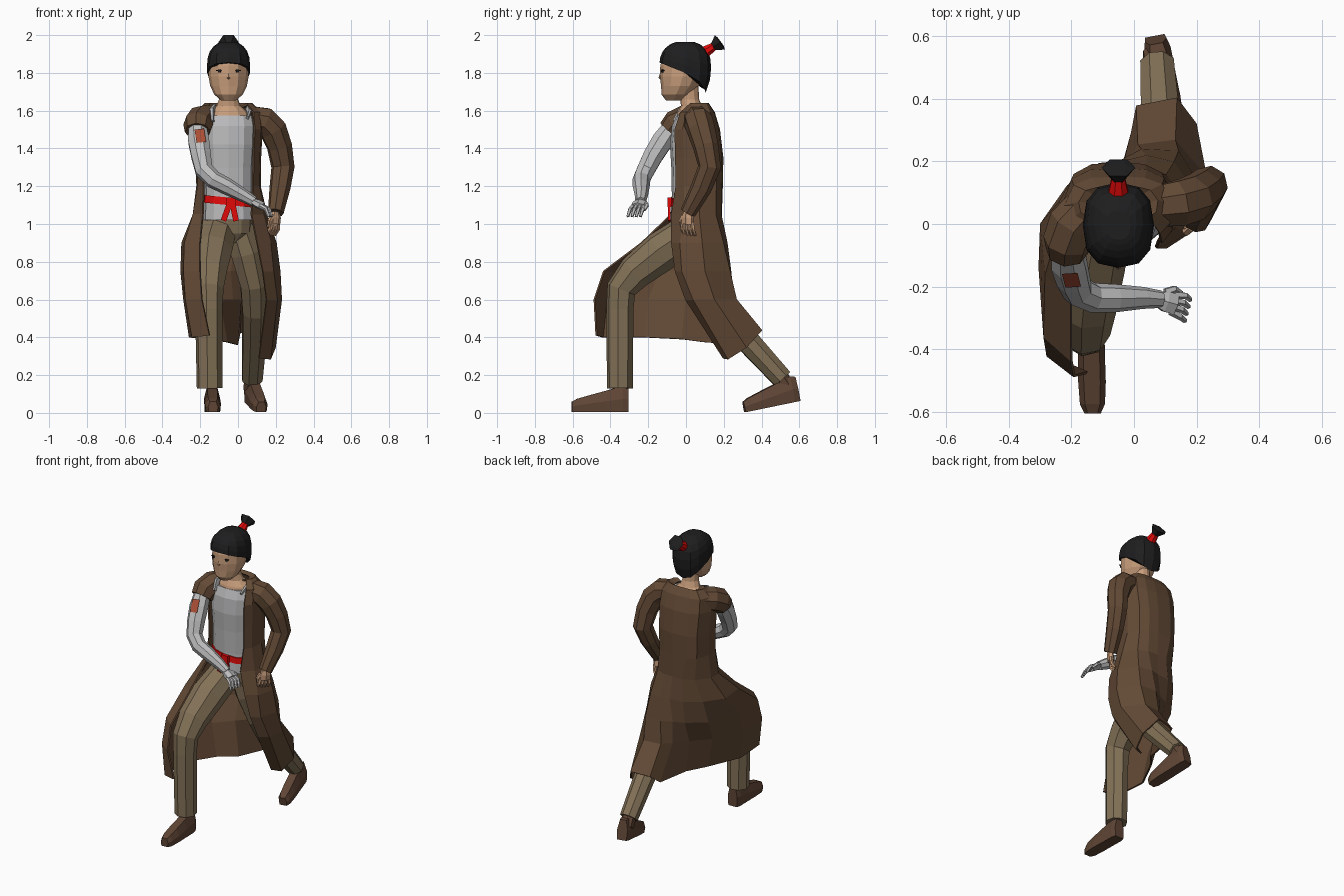
import bpy, bmesh, math
from mathutils import Vector, Matrix

def material(name, r, g, b):
    m = bpy.data.materials.new(name)
    m.diffuse_color = (r, g, b, 1)
    return m

COAT = material("coat brown", .125, .068, .036)
TROUSERS = material("trouser khaki", .225, .165, .095)
BOOT = material("boot brown", .115, .06, .036)
SKIN = material("skin", .58, .34, .20)
SHIRT = material("shirt grey", .48, .48, .49)
METAL = material("arm grey", .52, .52, .53)
RED = material("sash red", .75, .003, .003)
PATCH = material("patch rust", .40, .075, .035)
HAIR = material("hair black", .013, .013, .014)

def finish(name, bm, mat):
    bmesh.ops.recalc_face_normals(bm, faces=bm.faces)
    me = bpy.data.meshes.new(name)
    bm.to_mesh(me)
    bm.free()
    me.materials.append(mat)
    ob = bpy.data.objects.new(name, me)
    bpy.context.collection.objects.link(ob)
    return ob

def loft(name, rings, mat, closed=True, caps=True, keep=None):
    """Skin a list of equal-length point rings."""
    bm = bmesh.new()
    vs = [[bm.verts.new(p) for p in r] for r in rings]
    n = len(rings[0])
    for a, b in zip(vs, vs[1:]):
        for i in range(n if closed else n - 1):
            j = (i + 1) % n
            bm.faces.new((a[i], a[j], b[j], b[i]))
    if caps and closed:
        bm.faces.new(vs[0][::-1])
        bm.faces.new(vs[-1])
    if keep:
        bmesh.ops.recalc_face_normals(bm, faces=bm.faces)
        bm.normal_update()
        bmesh.ops.delete(bm, geom=[f for f in bm.faces if not keep(f)], context='FACES')
    return finish(name, bm, mat)

def tube(name, path, mat, sides=8, flat=1.0, ref=(0, 1, 0.01), **kw):
    """Round limb through (x, y, z, radius) points; flat squeezes it across ref."""
    pts = [Vector(p[:3]) for p in path]
    u, rings = Vector(ref), []
    for i, p in enumerate(pts):
        t = (pts[min(i + 1, len(pts) - 1)] - pts[max(i - 1, 0)]).normalized()
        u = (u - t * u.dot(t)).normalized()
        v, r = t.cross(u), path[i][3]
        ang = [2 * math.pi * (k + .5) / sides for k in range(sides)]
        rings.append([p + u * r * math.cos(a) + v * r * flat * math.sin(a) for a in ang])
    return loft(name, rings, mat, **kw)

def spow(v, e):
    return math.copysign(abs(v) ** e, v)

def oval(z, cx, cy, rx, ry, e=1.0, angles=range(0, 360, 30), tilt=0):
    pts = [(cx + rx * spow(math.cos(math.radians(a)), e),
            cy + ry * spow(math.sin(math.radians(a)), e)) for a in angles]
    return [(x, y, z - tilt * (x - cx)) for x, y in pts]

def box(name, loc, size, mat, rot=(0, 0, 0)):
    bm = bmesh.new()
    bmesh.ops.create_cube(bm, size=1, matrix=Matrix.Diagonal((*size, 1)))
    ob = finish(name, bm, mat)
    ob.location, ob.rotation_euler = loc, rot
    return ob

CX = -.05   # body centre line

# Head and face
loft("head", [oval(z, CX, cy, rx, ry) for z, cy, rx, ry in (
    (1.655, -.065, .04, .042), (1.685, -.052, .075, .077), (1.73, -.032, .097, .1),
    (1.78, -.018, .106, .12), (1.84, -.008, .106, .128), (1.87, -.004, .1, .122),
    (1.91, 0, .06, .07))], SKIN)
tube("nose", [(CX, -.132, 1.8, .004), (CX, -.137, 1.775, .009), (CX, -.13, 1.768, .006)], SKIN, 5)
for s in (-1, 1):
    box("eye", (CX + s * .048, -.125, 1.81), (.015, .009, .015), HAIR, (0, 0, s * .3))
    box("eye_lash", (CX + s * .052, -.123, 1.813), (.028, .009, .004), HAIR, (0, 0, s * .3))

# Hair cap: fringe high at the front, low at the nape
def hair_ring(s):
    ring = []
    for a in range(0, 360, 30):
        back = spow(math.sin(math.radians(a)), .8)
        side = spow(math.cos(math.radians(a)), .8)
        hem = 1.80 - .105 * max(back, 0) ** 1.5 + .055 * max(-back, 0)
        z = hem + (1.964 - hem) * s
        d = (z - 1.82) / .15
        k = max(1 - abs(d) ** 3, .08) ** .5 if d > 0 else 1 - .3 * d * d
        ring.append((CX + .114 * k * side, -.004 + .137 * k * back, z))
    return ring
loft("hair", [hair_ring(s) for s in (0, .25, .5, .7, .86, .95, 1)], HAIR)
tube("hair_band", [(CX, .085, 1.9, .038), (CX, .15, 1.942, .022)], RED)
tube("topknot", [(CX, .142, 1.936, .022), (CX, .18, 1.962, .054), (CX, .184, 1.965, .03)], HAIR, 6)

# Neck and chest
loft("neck", [oval(z, CX, cy, rx, ry) for z, cy, rx, ry in (
    (1.55, .03, .12, .085), (1.59, .03, .105, .075), (1.625, .028, .065, .055),
    (1.66, .02, .05, .05), (1.74, .01, .05, .055))], SKIN)

# Shirt, sash and pelvis
loft("shirt", [oval(z, CX, .035, rx, ry, .8) for z, rx, ry in (
    (1.02, .138, .118), (1.15, .132, .11), (1.3, .134, .113), (1.42, .142, .12),
    (1.52, .145, .11), (1.575, .135, .085))], SHIRT)
tube("shirt_collar", [(-.135, -.055, 1.54, .02), (-.14, -.02, 1.595, .03),
                      (-.125, .03, 1.615, .025)], SHIRT, 6, .5)
tube("shirt_collar", [(.05, -.04, 1.56, .015), (.06, .0, 1.59, .022), (.05, .04, 1.61, .02)], SHIRT, 6, .5)
loft("sash", [oval(z, CX, .035, rx, ry, .8, tilt=.1) for z, rx, ry in (
    (1.1, .134, .11), (1.1, .142, .12), (1.14, .14, .118), (1.14, .13, .108))], RED)
box("sash_knot", (-.035, -.087, 1.115), (.05, .02, .05), RED)
for x, t in ((-.06, .35), (-.02, -.2)):
    box("sash_tail", (x, -.089, 1.065), (.03, .012, .1), RED, (0, t, 0))
loft("pelvis", [oval(z, CX, .035, rx, ry, .9) for z, rx, ry in (
    (.9, .06, .07), (.95, .125, .1), (1.04, .132, .112))], TROUSERS)

# Legs
tube("right_trouser_leg", [(-.105, .03, .965, .1), (-.135, -.13, .855, .108), (-.15, -.27, .745, .094),
     (-.155, -.343, .655, .08), (-.155, -.35, .55, .073), (-.15, -.35, .13, .069)], TROUSERS, 8)
tube("left_trouser_leg", [(0, .04, .99, .08), (.045, .06, .85, .09), (.085, .1, .68, .078),
     (.09, .18, .54, .072), (.085, .345, .36, .066), (.075, .51, .18, .058)], TROUSERS, 8)

# Boots: sections run from heel to toe, toe tip at the local origin
def boot(name, toe, pitch, yaw):
    m = Matrix.Translation(toe) @ Matrix.Rotation(yaw, 4, 'Z') @ Matrix.Rotation(pitch, 4, 'X')
    rings = []
    for y, w, top in ((.3, .035, .13), (.27, .043, .138), (.18, .043, .112),
                      (.1, .044, .09), (.03, .04, .07), (0, .026, .055)):
        prof = ((-w * .9, 0), (w * .9, 0), (w, top * .5), (w * .6, top), (-w * .6, top), (-w, top * .5))
        rings.append([m @ Vector((x, y, z)) for x, z in prof])
    loft(name, rings, BOOT)
boot("right_boot", (-.132, -.605, .005), 0, .02)
boot("left_boot", (.122, .312, .004), .2, .19)
tube("left_ankle", [(.08, .48, .22, .045), (.07, .54, .13, .045)], BOOT)

# Long open coat: skirt columns run from the right front edge, round the back, to the left front edge.
# Each row is one level from hem upward.
skirt = [
    [(-.15, -.475), (-.24, -.44), (-.255, -.22), (-.15, -.02), (-.06, .09), (-.005, .29),
     (.01, .375), (.135, .4), (.195, .32), (.17, .225), (.11, .2)],
    [(-.19, -.485), (-.275, -.42), (-.285, -.2), (-.2, .0), (-.1, .11), (-.03, .19),
     (.015, .25), (.13, .265), (.228, .15), (.205, .04), (.15, 0)],
    [(-.2, -.435), (-.285, -.36), (-.3, -.14), (-.225, .08), (-.11, .17), (-.04, .2),
     (.025, .235), (.14, .23), (.22, .1), (.185, -.02), (.13, -.055)],
    [(-.2, -.235), (-.28, -.16), (-.295, 0), (-.21, .12), (-.11, .19), (-.02, .2),
     (.04, .215), (.125, .195), (.2, .085), (.17, -.03), (.1, -.075)],
    [(-.185, -.08), (-.235, -.01), (-.235, .07), (-.17, .15), (-.1, .185), (-.03, .185),
     (.04, .183), (.1, .155), (.15, .07), (.13, -.01), (.07, -.075)]]
hem = (.41, .4, .4, .39, .375, .36, .425, .435, .345, .285, .29)
rows = [[(x, y, hem[i]) for i, (x, y) in enumerate(skirt[0])]]
rows += [[(x, y, z) for x, y in r] for r, z in zip(skirt[1:], (.6, .75, .9, 1.05))]
turn = (225, 200, 178, 140, 112, 88, 68, 42, 5, -20, -46)
rows += [oval(z, CX, cy, rx, ry, .7, turn) for z, cy, rx, ry in (
    (1.2, .055, .166, .135), (1.35, .055, .168, .138), (1.5, .045, .176, .13),
    (1.59, .05, .168, .098), (1.635, .065, .125, .055), (1.62, .06, .085, .045))]
coat = loft("long_coat", rows, COAT, closed=False)
sol = coat.modifiers.new("cloth thickness", 'SOLIDIFY')
sol.thickness, sol.offset = .01, 0

# Sleeves
tube("left_sleeve", [(.06, .055, 1.56, .07), (.14, .065, 1.545, .078), (.185, .08, 1.5, .076),
     (.22, .105, 1.41, .068), (.238, .125, 1.3, .062), (.222, .08, 1.19, .056), (.2, .01, 1.06, .042)], COAT)
tube("right_short_sleeve", [(-.15, .05, 1.56, .075), (-.195, 0, 1.55, .08),
     (-.212, -.055, 1.525, .079), (-.214, -.085, 1.49, .068)], COAT)

# Bare grey right arm with rust patch
tube("right_arm", [(-.215, -.07, 1.52, .05), (-.208, -.125, 1.44, .06), (-.195, -.175, 1.36, .056),
     (-.18, -.213, 1.285, .051), (-.13, -.236, 1.235, .048), (-.06, -.237, 1.2, .045),
     (.03, -.236, 1.15, .035), (.085, -.24, 1.118, .028)], METAL)
tube("arm_patch", [(-.205, -.106, 1.47, .066), (-.194, -.15, 1.4, .066)], PATCH, ref=(1, 0, 0),
     keep=lambda f: f.normal.dot(Vector((0, -.85, .53))) > .85)

# Hands: palm, four curled fingers and a thumb
def hand(side, wrist, direction, across, curl, mat):
    w, d, c = Vector(wrist), Vector(direction).normalized(), Vector(curl)
    a = Vector(across).normalized()
    tube(side + "_palm", [(*w, .026), (*(w + d * .03), .038), (*(w + d * .065), .038)],
         mat, 6, .6, ref=a)
    for k in range(4):
        p = w + d * .055 + a * (k - 1.5) * .018
        q = p + d * .038 + a * (k - 1.5) * .005
        tube(side + "_finger", [(*p, .012), (*q, .011), (*(q + d * .014 + c), .008)], mat, 5, ref=a)
    p = w + d * .02 + a * .028
    tube(side + "_thumb", [(*p, .013), (*(p + d * .03 + a * .018), .012),
                           (*(p + d * .055 + a * .014 + c * .4), .008)], mat, 5, ref=a)
hand("left", (.202, .01, 1.065), (-.12, .0, -1), (-.6, -.8, 0), (-.016, .01, -.018), SKIN)
hand("right", (.075, -.24, 1.122), (.8, -.22, -.42), (.25, 1, 0), (.004, -.01, -.035), METAL)
